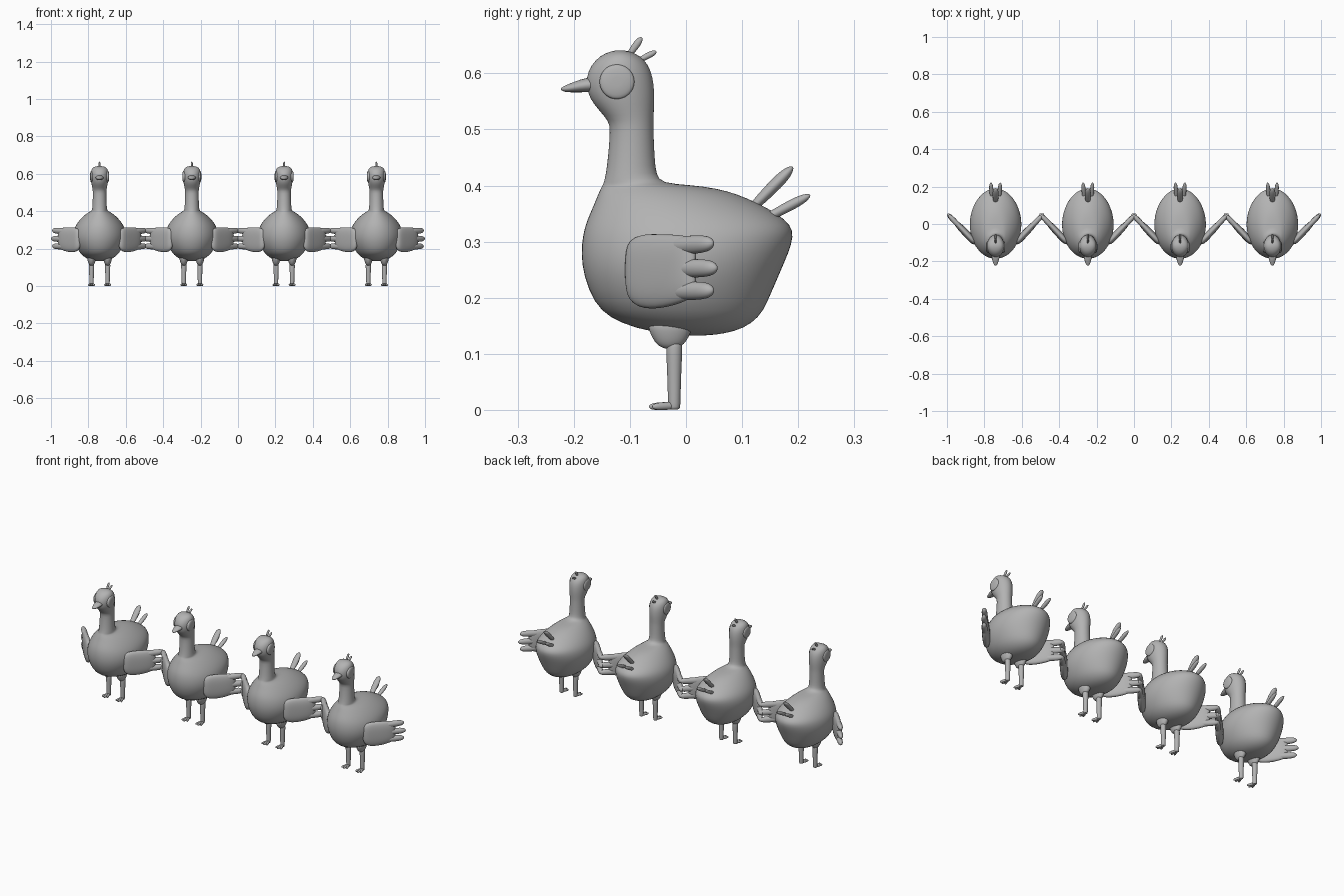
import bpy, bmesh, math
from mathutils import Vector

if "Cube" in bpy.data.objects:
    bpy.data.objects.remove(bpy.data.objects["Cube"])

grey = bpy.data.materials.new("plain_grey")
grey.diffuse_color = (0.45, 0.45, 0.45, 1)
grey.use_nodes = True
grey.node_tree.nodes["Principled BSDF"].inputs["Base Color"].default_value = grey.diffuse_color
X = Vector((1, 0, 0))
Y = Vector((0, 1, 0))
Z = Vector((0, 0, 1))
parts = []


def loft(name, rings, sides=16, power=1.0):
    """Skin of rings, each given as (centre, half axis a, half axis b)."""
    bm = bmesh.new()
    loops = []
    for c, a, b in rings:
        loop = []
        for i in range(sides):
            t = 2 * math.pi * i / sides
            ca, sa = math.cos(t), math.sin(t)
            ca = math.copysign(abs(ca) ** power, ca)
            sa = math.copysign(abs(sa) ** power, sa)
            loop.append(bm.verts.new(Vector(c) + a * ca + b * sa))
        loops.append(loop)
    for l0, l1 in zip(loops, loops[1:]):
        for i in range(sides):
            j = (i + 1) % sides
            bm.faces.new((l0[i], l0[j], l1[j], l1[i]))
    for loop, c in ((loops[0], rings[0][0]), (loops[-1], rings[-1][0])):
        pole = bm.verts.new(c)
        for i in range(sides):
            bm.faces.new((loop[i], loop[(i + 1) % sides], pole))
    bmesh.ops.recalc_face_normals(bm, faces=bm.faces[:])
    for f in bm.faces:
        f.smooth = True
    me = bpy.data.meshes.new(name)
    bm.to_mesh(me)
    bm.free()
    me.materials.append(grey)
    ob = bpy.data.objects.new(name, me)
    bpy.context.collection.objects.link(ob)
    sub = ob.modifiers.new("smooth", 'SUBSURF')
    sub.levels = sub.render_levels = 1
    parts.append(ob)
    return ob


def feather(name, p, q, wide, thick):
    """Rounded blade from p to q, flat across the side direction."""
    p, q = Vector(p), Vector(q)
    up = X.cross((q - p).normalized())
    prof = [(0, .6), (.3, .85), (.65, 1), (.85, .85), (.95, .55), (1, .2)]
    loft(name, [(p.lerp(q, t), X * wide * s, up * thick * s) for t, s in prof], 12)


# Body, neck and head in one skin: height, front y, back y, half width
body = [
    (.133, .00, .04, .012), (.136, -.035, .068, .038), (.145, -.09, .103, .067),
    (.165, -.138, .131, .095), (.19, -.164, .145, .115), (.24, -.184, .166, .137),
    (.28, -.188, .184, .140), (.31, -.185, .193, .134), (.33, -.180, .188, .124),
    (.35, -.172, .164, .110), (.37, -.163, .126, .091), (.385, -.157, .091, .073),
    (.395, -.152, .055, .057), (.401, -.149, .01, .047), (.404, -.147, -.044, .041),
    (.42, -.143, -.053, .039), (.45, -.139, -.056, .037), (.50, -.135, -.058, .036),
    (.515, -.138, -.058, .037), (.535, -.156, -.057, .041), (.555, -.172, -.056, .045),
    (.58, -.179, -.057, .047), (.605, -.175, -.062, .047), (.625, -.161, -.074, .043),
    (.637, -.143, -.092, .032), (.641, -.125, -.11, .012),
]
loft("body", [((0, (f + b) / 2, z), X * w, Y * (b - f) / 2) for z, f, b, w in body], 32)

# Beak: y, height, half width, half height
beak = [(-.16, .58, .022, .014), (-.18, .579, .022, .013), (-.197, .576, .017, .010),
        (-.212, .573, .012, .007), (-.22, .572, .007, .004), (-.223, .572, .002, .001)]
loft("beak", [((0, y, z), X * w, Z * h) for y, z, w, h in beak])

# Crest and tail feathers
feather("crest_feather_upper", (0, -.105, .628), (0, -.079, .664), .006, .007)
feather("crest_feather_lower", (0, -.09, .62), (0, -.053, .639), .006, .006)
feather("tail_feather_upper", (0, .11, .352), (0, .19, .433), .018, .012)
for s in (-1, 1):
    feather("tail_feather_lower", (s * .02, .13, .335), (s * .025, .221, .383), .012, .010)

for s in (-1, 1):
    # Eye: shallow round button on the side of the head
    eye = [(.03, 1), (.043, 1), (.0465, .97), (.049, .8), (.051, .4)]
    loft("eye", [((s * x, -.123, .585), Y * .0315 * r, Z * .0315 * r) for x, r in eye], 24)

    # Thigh: cup under the body
    thigh = [(.165, .7), (.154, .95), (.147, 1), (.135, .9), (.122, .72), (.113, .5), (.109, .2)]
    loft("thigh", [((s * .043, -.028, z), X * .024 * r, Y * .04 * r) for z, r in thigh])

    # Leg: tapered shin
    leg = [(.125, -.021, .015), (.10, -.021, .0145), (.06, -.021, .0125),
           (.02, -.021, .0115), (.004, -.021, .011), (.001, -.021, .009)]
    loft("leg", [((s * .043, y, z), X * r, Y * r) for z, y, r in leg])

    # Foot: three toes fanning forward
    for k in (-1, 0, 1):
        a = Vector((s * .043, -.018, .008))
        b = Vector((s * .043 + k * .016, -.066 + abs(k) * .006, .006))
        side = Z.cross((b - a).normalized())
        toe = [(0, .9), (.35, 1), (.75, .95), (.93, .7), (1, .25)]
        loft("toe", [(a.lerp(b, t), side * .0065 * r, Z * .0075 * r) for t, r in toe], 10)

    # Wing: padded palm swept outward and back
    root = Vector((s * .110, -.100, 0))
    along = Vector((s * .69, .724, 0)).normalized()
    across = along.cross(Z)
    palm = [(-.006, .215, .285, .006), (.0, .20, .298, .013), (.012, .188, .308, .018),
            (.035, .180, .314, .019), (.07, .180, .314, .019), (.11, .186, .313, .018),
            (.14, .195, .311, .015), (.155, .203, .305, .009), (.16, .215, .295, .003)]
    loft("wing", [(root + along * u + Z * (lo + hi) / 2, across * t, Z * (hi - lo) / 2)
                  for u, lo, hi, t in palm], 24, .8)

    # Three finger feathers at the wing tip
    for z0, z1, end in ((.292, .297, .205), (.252, .253, .214), (.212, .213, .205)):
        a = root + along * .10 + Z * z0
        b = root + along * end + Z * z1
        finger = [(0, .9), (.4, 1), (.75, .95), (.9, .75), (.97, .45), (1, .15)]
        loft("wing_feather", [(a.lerp(b, t), across * .015 * r, Z * .0175 * r)
                              for t, r in finger], 12)

# Row of four identical birds
first = list(parts)
for ob in first:
    ob.location.x = -.74
    for k in (1, 2, 3):
        dup = ob.copy()
        dup.location.x = -.74 + k * .4933
        bpy.context.collection.objects.link(dup)
